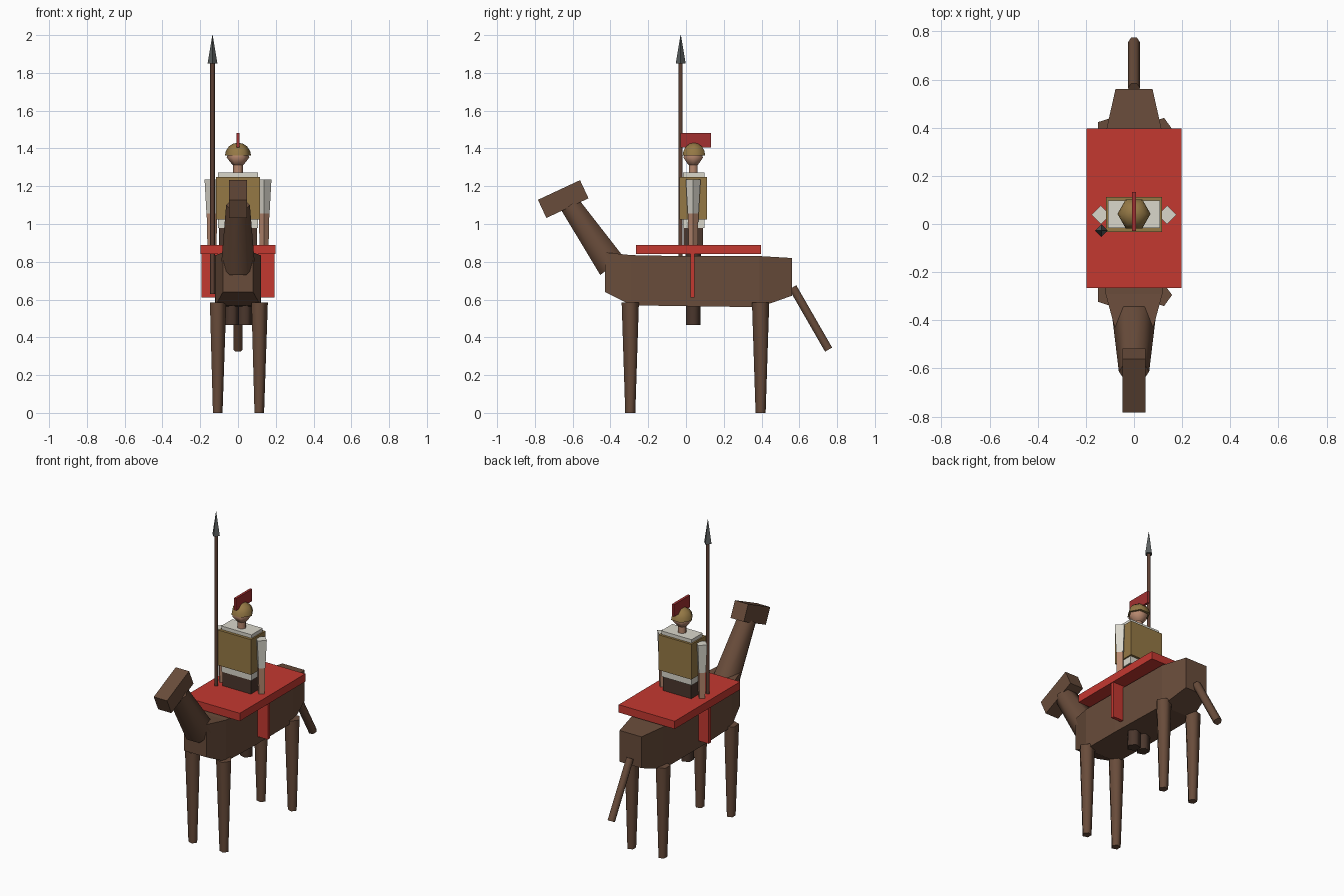
import bpy, bmesh, math
from mathutils import Vector, Matrix

cube = bpy.data.objects.get("Cube")
if cube:
    bpy.data.objects.remove(cube, do_unlink=True)


def material(name, r, g, b):
    m = bpy.data.materials.new(name)
    m.use_nodes = True
    m.diffuse_color = (r, g, b, 1)
    m.node_tree.nodes["Principled BSDF"].inputs["Base Color"].default_value = (r, g, b, 1)
    return m


HIDE = material("hide brown", 0.14, 0.072, 0.043)
WOOD = material("shaft brown", 0.11, 0.052, 0.034)
LEATHER = material("dark leather", 0.07, 0.038, 0.026)
RED = material("cloth red", 0.55, 0.04, 0.03)
CREST = material("crest red", 0.36, 0.03, 0.03)
GOLD = material("bronze gold", 0.30, 0.19, 0.06)
WHITE = material("linen white", 0.70, 0.68, 0.60)
SKIN = material("skin", 0.48, 0.25, 0.16)
IRON = material("iron grey", 0.10, 0.11, 0.11)


def loft(name, rings, mat):
    """Skin equal-sized rings of points into a closed, capped solid."""
    bm = bmesh.new()
    loops = [[bm.verts.new(p) for p in ring] for ring in rings]
    n = len(loops[0])
    for a, b in zip(loops, loops[1:]):
        for i in range(n):
            j = (i + 1) % n
            bm.faces.new((a[i], a[j], b[j], b[i]))
    bm.faces.new(loops[0])
    bm.faces.new(loops[-1])
    bmesh.ops.recalc_face_normals(bm, faces=bm.faces)
    mesh = bpy.data.meshes.new(name)
    bm.to_mesh(mesh)
    bm.free()
    mesh.materials.append(mat)
    obj = bpy.data.objects.new(name, mesh)
    bpy.context.scene.collection.objects.link(obj)
    return obj


def smooth(obj):
    bpy.ops.object.select_all(action="DESELECT")
    obj.select_set(True)
    bpy.context.view_layer.objects.active = obj
    bpy.ops.object.shade_smooth_by_angle(angle=math.radians(75))


def rod(name, start, end, profile, sides, mat):
    """Round part along a line; profile holds (fraction, radius) pairs."""
    start, end = Vector(start), Vector(end)
    u = Vector((1, 0, 0))
    v = (end - start).normalized().cross(u)
    angles = [math.tau * i / sides for i in range(sides)]
    rings = [[start.lerp(end, t) + r * (math.cos(a) * u + math.sin(a) * v)
              for a in angles] for t, r in profile]
    obj = loft(name, rings, mat)
    smooth(obj)
    return obj


def taper(r0, r1):
    return [(0, r0), (1, r1)]


def rect(hw, y, z0, z1):
    return [(-hw, y, z0), (hw, y, z0), (hw, y, z1), (-hw, y, z1)]


def box(name, hw, y0, y1, z0, z1, mat):
    return loft(name, [rect(hw, y0, z0, z1), rect(hw, y1, z0, z1)], mat)


# Mount: body, neck, head, tail
loft("mount_body", [rect(0.08, -0.43, 0.64, 0.85), rect(0.118, -0.29, 0.57, 0.835),
                    rect(0.122, -0.03, 0.565, 0.83), rect(0.115, 0.39, 0.56, 0.83),
                    rect(0.077, 0.56, 0.62, 0.82)], HIDE)
rod("mount_neck", (0, -0.39, 0.775), (0, -0.613, 1.1), taper(0.09, 0.063), 6, HIDE)
head = box("mount_head", 0.047, -0.123, 0.123, -0.053, 0.053, HIDE)
head.matrix_world = Matrix.Translation((0, -0.65, 1.132)) @ Matrix.Rotation(math.radians(25), 4, "X")
rod("mount_tail", (0, 0.565, 0.665), (0, 0.755, 0.335), taper(0.025, 0.025), 6, HIDE)

# Mount legs
for side, x in (("right", -0.11), ("left", 0.11)):
    for end, y in (("front", -0.295), ("back", 0.395)):
        rod(f"mount_{end}_{side}_leg", (x, y, 0), (x, y, 0.585), taper(0.028, 0.048), 5, HIDE)

# Saddle cloth and hanging girth
box("saddle_cloth", 0.198, -0.265, 0.397, 0.84, 0.89, RED)
box("girth", 0.193, 0.025, 0.046, 0.61, 0.845, RED)

# Rider torso
RY = 0.038
box("skirt", 0.1, -0.012, 0.09, 0.89, 0.985, LEATHER)
box("tunic", 0.107, -0.016, 0.097, 0.98, 1.272, WHITE)
box("cuirass", 0.116, -0.034, 0.112, 1.025, 1.25, GOLD)

# Rider limbs
for side, s in (("right", -1), ("left", 1)):
    rod(f"rider_{side}_leg", (s * 0.035, RY, 0.465), (s * 0.035, RY, 0.93), taper(0.04, 0.045), 5, LEATHER)
    x = s * 0.138
    rod(f"{side}_sleeve", (x, RY, 1.055), (x, RY, 1.235), taper(0.029, 0.039), 4, WHITE)
    rod(f"{side}_forearm", (x, RY, 0.885), (x, RY, 1.06), taper(0.024, 0.028), 4, SKIN)

# Rider head, helmet and crest
rod("rider_neck", (0, RY, 1.26), (0, RY, 1.32), taper(0.027, 0.027), 6, SKIN)
rod("rider_head", (0, RY, 1.29), (0, RY, 1.41),
    [(0, 0.003), (0.25, 0.035), (0.52, 0.06), (0.8, 0.045), (1, 0.003)], 6, SKIN)
dome = [(math.sin(math.radians(a)), 0.069 * math.cos(math.radians(a))) for a in (0, 22, 45, 67, 88)]
rod("helmet", (0, RY + 0.004, 1.362), (0, RY + 0.004, 1.43), dome, 6, GOLD)
box("crest", 0.008, -0.03, 0.132, 1.405, 1.482, CREST)

# Spear
SX, SY = -0.135, -0.028
rod("spear_shaft", (SX, SY, 0.63), (SX, SY, 1.86), taper(0.012, 0.012), 6, WOOD)
rod("spear_head", (SX, SY, 1.85), (SX, SY, 2), taper(0.026, 0.001), 4, IRON)
